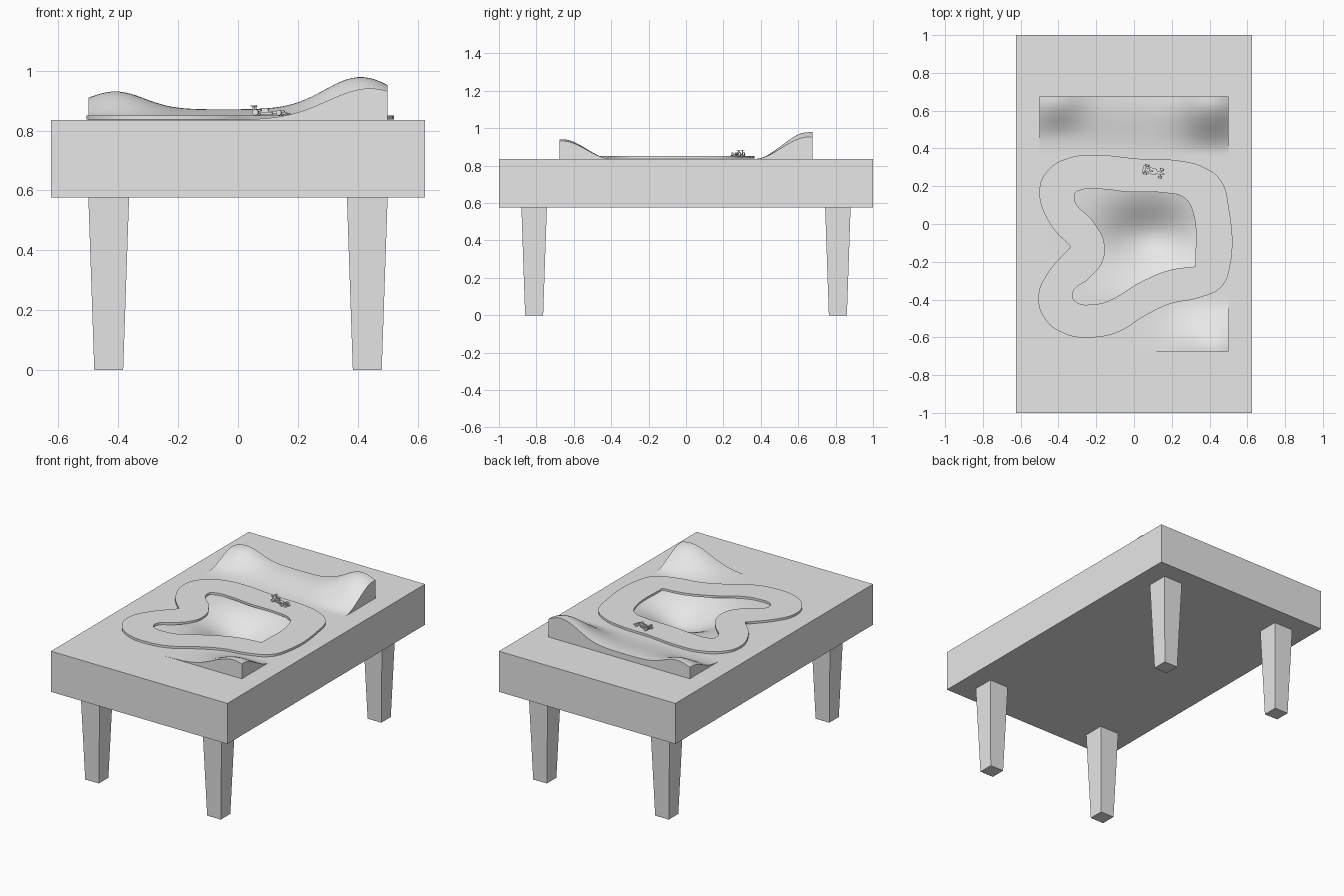
import bpy, bmesh
from math import exp, radians
from mathutils import Matrix, Vector

cube = bpy.data.objects.get("Cube")
if cube:
    bpy.data.objects.remove(cube, do_unlink=True)

GREY = (0.8, 0.8, 0.8, 1)
grey = bpy.data.materials.new("plain_grey")
grey.use_nodes = True
grey.diffuse_color = GREY
grey.node_tree.nodes["Principled BSDF"].inputs["Base Color"].default_value = GREY

TOP, UNDER = 0.836, 0.576      # table slab heights
LAND_X, LAND_Y = 0.5, 0.675    # half size of the landscape


def add_object(name, bm=None, mesh=None):
    if mesh is None:
        mesh = bpy.data.meshes.new(name)
        bmesh.ops.recalc_face_normals(bm, faces=bm.faces)
        bm.to_mesh(mesh)
        bm.free()
    mesh.materials.clear()
    mesh.materials.append(grey)
    obj = bpy.data.objects.new(name, mesh)
    bpy.context.collection.objects.link(obj)
    return obj


def box(bm, centre, size):
    mat = Matrix.Translation(centre) @ Matrix.Diagonal((*size, 1))
    return bmesh.ops.create_cube(bm, size=1, matrix=mat)["verts"]


# Table slab, its top opened where the landscape sits
bm = bmesh.new()
box(bm, (0, 0, (TOP + UNDER) / 2), (1.25, 2, TOP - UNDER))
bm.normal_update()
top = max(bm.faces, key=lambda f: f.calc_center_median().z)
bmesh.ops.inset_individual(bm, faces=[top], thickness=0.1)
for v in top.verts:
    v.co.x = LAND_X if v.co.x > 0 else -LAND_X
    v.co.y = LAND_Y if v.co.y > 0 else -LAND_Y
bmesh.ops.delete(bm, geom=[top], context='FACES_ONLY')
add_object("table_slab", bm)

# Four tapered legs
for side, sx in (("left", 1), ("right", -1)):
    for end, sy in (("front", -1), ("back", 1)):
        bm = bmesh.new()
        for v in box(bm, (0, 0, UNDER / 2), (0.136, 0.136, UNDER)):
            if v.co.z < 0.1:
                v.co.x *= 0.71
                v.co.y *= 0.71
        leg = add_object(f"{end}_{side}_leg", bm)
        leg.location = (sx * 0.432, sy * 0.812, 0)


# Landscape: hills along the front and back, a hollow in the middle
def bump(d, width):
    return exp(-(d / width) ** 2)


def ramp(lo, hi, t):
    t = min(max((t - lo) / (hi - lo), 0), 1)
    return t * t * (3 - 2 * t)


def height(x, y):
    left_hill = 0.035 + 0.108 * bump(x - 0.41, 0.17)
    right_hill = 0.06 * bump(x + 0.41, 0.137)
    back = left_hill * ramp(0.37, 0.65, y) + right_hill * ramp(0.45, 0.66, y)
    front = 0.105 * bump(x - 0.44, 0.2) * ramp(0.4, 0.66, -y)
    hollow = 0.13 * bump(x - 0.08, 0.24) * bump(y + 0.07, 0.18)
    hollow *= ramp(0.5, 0.35, abs(x)) * ramp(0.45, 0.3, abs(y))
    return TOP + back + front - hollow


bm = bmesh.new()
bmesh.ops.create_grid(bm, x_segments=50, y_segments=68, size=1,
                      matrix=Matrix.Diagonal((LAND_X, LAND_Y, 1, 1)))
for v in bm.verts:
    v.co.z = height(v.co.x, v.co.y)
rim = [e for e in bm.edges if e.is_boundary]
skirt = bmesh.ops.extrude_edge_only(bm, edges=rim)["geom"]
for v in skirt:
    if isinstance(v, bmesh.types.BMVert):
        v.co.z = TOP - 0.01
land = add_object("landscape", bm)
bpy.ops.object.select_all(action='DESELECT')
land.select_set(True)
bpy.context.view_layer.objects.active = land
bpy.ops.object.shade_smooth_by_angle(angle=radians(40))

# Race track: filled outline with an inner outline, third value marks a corner
outer = [(-.5, .19), (-.45, .29), (-.345, .35), (-.21, .365), (.03, .345),
         (.24, .335), (.37, .3), (.46, .23), (.5, .1), (.505, -.24),
         (.46, -.335), (.345, -.39), (.185, -.425), (.05, -.49), (-.08, -.57),
         (-.21, -.6), (-.37, -.58), (-.48, -.49), (-.505, -.37),
         (-.46, -.265), (-.335, -.12, 1), (-.45, .01)]
inner = [(-.315, .155), (-.28, .18), (-.185, .185), (-.03, .17), (.16, .165),
         (.265, .14), (.31, .07), (.325, -.225, 1), (.185, -.245),
         (.03, -.31), (-.13, -.405), (-.21, -.425), (-.31, -.41),
         (-.325, -.365), (-.24, -.29), (-.165, -.195), (-.16, -.09),
         (-.21, .005)]
curve = bpy.data.curves.new("track_outline", 'CURVE')
curve.dimensions = '2D'
curve.fill_mode = 'BOTH'
curve.extrude = 0.007
curve.resolution_u = 6
for outline in (outer, inner):
    spline = curve.splines.new('BEZIER')
    spline.bezier_points.add(len(outline) - 1)
    spline.use_cyclic_u = True
    for point, (x, y, *corner) in zip(spline.bezier_points, outline):
        point.co = (x, y, 0)
        kind = 'VECTOR' if corner else 'AUTO'
        point.handle_left_type = point.handle_right_type = kind
helper = bpy.data.objects.new("track_outline", curve)
bpy.context.collection.objects.link(helper)
bpy.context.view_layer.update()
evaluated = helper.evaluated_get(bpy.context.evaluated_depsgraph_get())
track_mesh = bpy.data.meshes.new_from_object(evaluated)
bpy.data.objects.remove(helper)
track = add_object("race_track", mesh=track_mesh)
track.location.z = TOP + 0.008

# Small open-wheel racing car, nose towards +x before turning
bm = bmesh.new()
box(bm, (-0.01, 0, 0.009), (0.08, 0.016, 0.01))            # body
box(bm, (-0.01, 0, 0.007), (0.04, 0.034, 0.007))           # side pods
box(bm, (-0.018, 0, 0.019), (0.022, 0.009, 0.012))         # engine cover
nose = box(bm, (0.042, 0, 0.008), (0.034, 0.012, 0.008))
for v in nose:
    if v.co.x > 0.05:
        v.co.y *= 0.5
        v.co.z -= 0.002
box(bm, (0.06, 0, 0.004), (0.009, 0.044, 0.003))           # front wing
box(bm, (-0.056, 0, 0.031), (0.014, 0.04, 0.004))          # rear wing
for s in (-1, 1):
    box(bm, (-0.055, s * 0.012, 0.02), (0.006, 0.003, 0.022))
    for x, r in ((-0.045, 0.01), (0.036, 0.009)):
        spin = Matrix.Translation((x, s * 0.021, r)) @ Matrix.Rotation(radians(90), 4, 'X')
        bmesh.ops.create_cone(bm, cap_ends=True, segments=12, radius1=r,
                              radius2=r, depth=0.011, matrix=spin)
for x in (-0.045, 0.036):
    box(bm, (x, 0, 0.009), (0.004, 0.036, 0.003))          # axles
car = add_object("racing_car", bm)
car.location = Vector((0.108, 0.277, TOP + 0.015))
car.rotation_euler.z = radians(-15)
